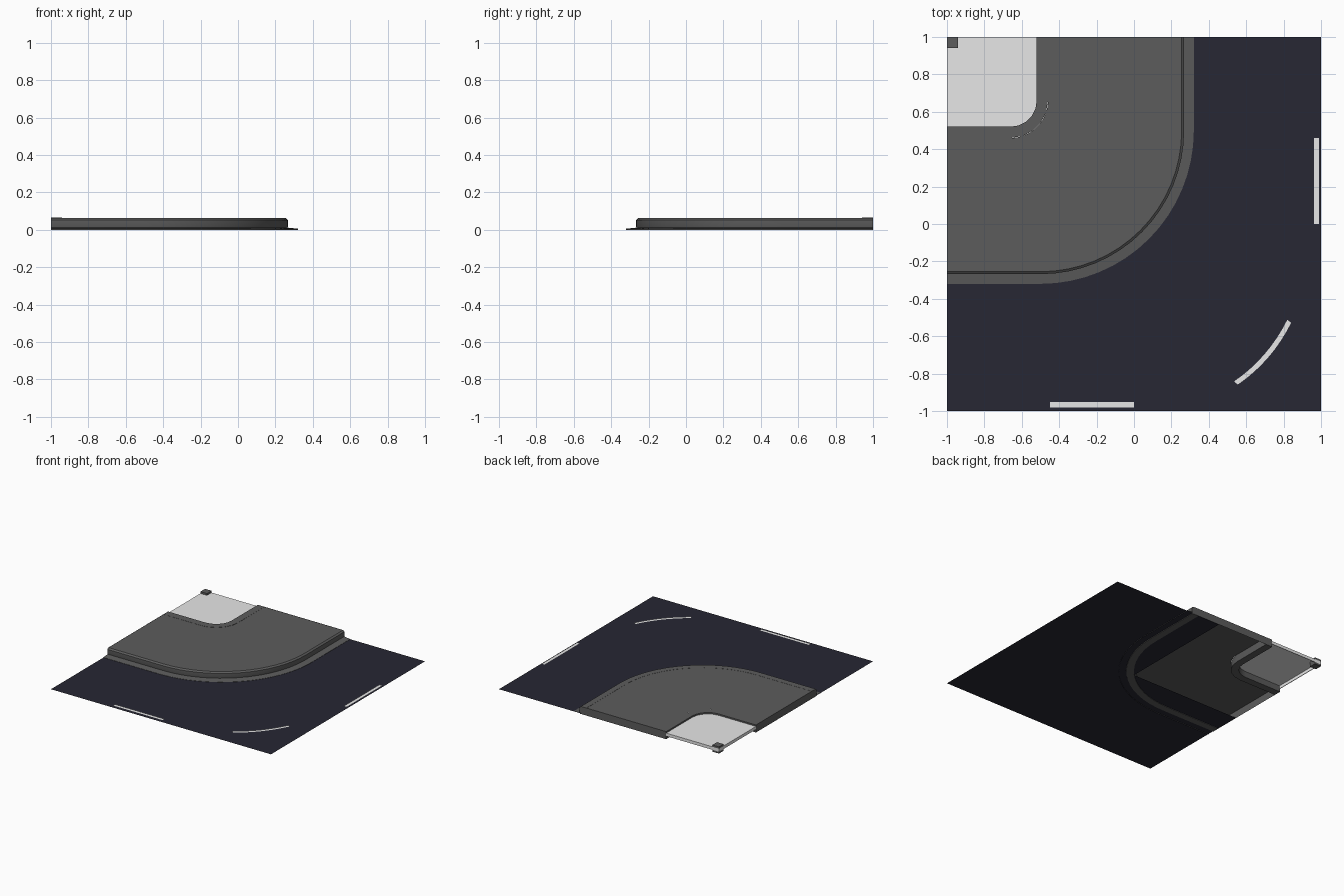
import bpy, math

if "Cube" in bpy.data.objects:
    bpy.data.objects.remove(bpy.data.objects["Cube"])


def material(name, rgb):
    m = bpy.data.materials.new(name)
    m.use_nodes = True
    m.diffuse_color = (*rgb, 1)
    m.node_tree.nodes["Principled BSDF"].inputs["Base Color"].default_value = (*rgb, 1)
    return m


ASPHALT = material("dark asphalt", (0.020, 0.020, 0.033))
CONCRETE = material("grey concrete", (0.107, 0.107, 0.107))
PALE = material("pale grey", (0.8, 0.8, 0.8))


def build(name, verts, faces, mat, smooth=False):
    me = bpy.data.meshes.new(name)
    me.from_pydata(verts, [], faces)
    me.materials.append(mat)
    ob = bpy.data.objects.new(name, me)
    bpy.context.collection.objects.link(ob)
    if smooth:
        bpy.ops.object.select_all(action="DESELECT")
        ob.select_set(True)
        bpy.context.view_layer.objects.active = ob
        bpy.ops.object.shade_smooth_by_angle(angle=math.radians(30))
    return ob


def bend(c, r, z, n):
    """Line from the back edge, round a quarter turn, to the right edge."""
    arc = [(-c + r * math.cos(a), c - r * math.sin(a), z)
           for a in (math.pi / 2 * i / n for i in range(n + 1))]
    return [(r - c, 1, z)] + arc + [(-1, c - r, z)]


def sweep(name, profile, mat, n=16, closed=False):
    """Skin a profile of (centre, radius, height) points round the bend."""
    rows = [bend(c, r, z, n) for c, r, z in profile]
    m, k = len(rows[0]), len(rows)
    faces = []
    for j in range(k if closed else k - 1):
        a, b = j * m, (j + 1) % k * m
        faces += [(a + i, a + i + 1, b + i + 1, b + i) for i in range(m - 1)]
    if closed:
        faces += [[j * m for j in range(k)], [j * m + m - 1 for j in reversed(range(k))]]
    return build(name, sum(rows, []), faces, mat, smooth=True)


def box(name, lo, hi, mat):
    verts = [(x, y, z) for z in (lo[2], hi[2]) for y in (lo[1], hi[1]) for x in (lo[0], hi[0])]
    faces = [(0, 2, 3, 1), (4, 5, 7, 6), (0, 1, 5, 4), (2, 6, 7, 3), (0, 4, 6, 2), (1, 3, 7, 5)]
    return build(name, verts, faces, mat)


# Road: three quarters of the tile
ROAD = 0.004
build("road", [(x, y, ROAD) for y in (-1, 0, 1) for x in (-1, 0, 1)],
      [(0, 1, 4, 3), (1, 2, 5, 4), (4, 5, 8, 7)], ASPHALT)

# Gutter and outer curb
OUT, IN, TOP = 0.5, 0.66, 0.062
sweep("gutter", [(OUT, 0.76, 0.012), (OUT, 0.82, 0.006), (OUT, 0.82, 0)], CONCRETE)
sweep("outer_curb", [(OUT, 0.705, 0), (OUT, 0.705, TOP), (OUT, 0.755, TOP),
                     (OUT, 0.768, TOP - 0.01), (OUT, 0.768, 0.022), (OUT, 0.762, 0)],
      CONCRETE, closed=True)

# Pavement with its end walls, open below
sweep("pavement", [(IN, 0.2, TOP - 0.001), (OUT, 0.705, TOP - 0.001)], CONCRETE)
a, b = 0.2 - IN, 0.705 - OUT
build("pavement_back_wall", [(a, 1, 0), (b, 1, 0), (b, 1, TOP), (a, 1, TOP)],
      [(1, 0, 3, 2)], CONCRETE)
build("pavement_right_wall", [(-1, -a, 0), (-1, -b, 0), (-1, -b, TOP), (-1, -a, TOP)],
      [(0, 1, 2, 3)], CONCRETE)

# Inner curb with a coarser bend
sweep("inner_curb", [(IN, 0.14, 0), (IN, 0.14, TOP), (IN, 0.2, TOP), (IN, 0.2, 0)],
      CONCRETE, n=5, closed=True)

# Corner plot and post
edge = bend(IN, 0.14, 0.05, 5)
plot = [(-1, 1, 0.05)] + edge
n = len(plot)
build("corner_plot", plot, [list(reversed(range(n)))], PALE)
box("plot_back_edge", (-1, 0.995, 0.025), (-0.52, 1, 0.05), PALE)
box("plot_right_edge", (-1, 0.52, 0.025), (-0.995, 1, 0.05), PALE)
box("corner_post", (-1, 0.94, 0.01), (-0.94, 1, 0.065), CONCRETE)

# Lane dashes
MARK = 0.009
build("left_dash", [(x, y, MARK) for x, y in ((0.963, 0), (0.99, 0), (0.99, 0.46), (0.963, 0.46))],
      [(0, 1, 2, 3)], PALE)
build("front_dash", [(x, y, MARK) for x, y in ((-0.45, -0.98), (0, -0.98), (0, -0.953), (-0.45, -0.953))],
      [(0, 1, 2, 3)], PALE)

# Curved dash follows a shallow bow
steps, half = 8, 0.013
verts = []
for i in range(steps + 1):
    t = i / steps
    bow = 0.08 * t * (1 - t)
    x, y = 0.545 + 0.285 * t + bow, -0.85 + 0.33 * t - bow
    for s in (-half, half):
        verts.append((x + s * 0.76, y - s * 0.65, MARK))
build("curved_dash", verts, [(2 * i, 2 * i + 1, 2 * i + 3, 2 * i + 2) for i in range(steps)], PALE)
